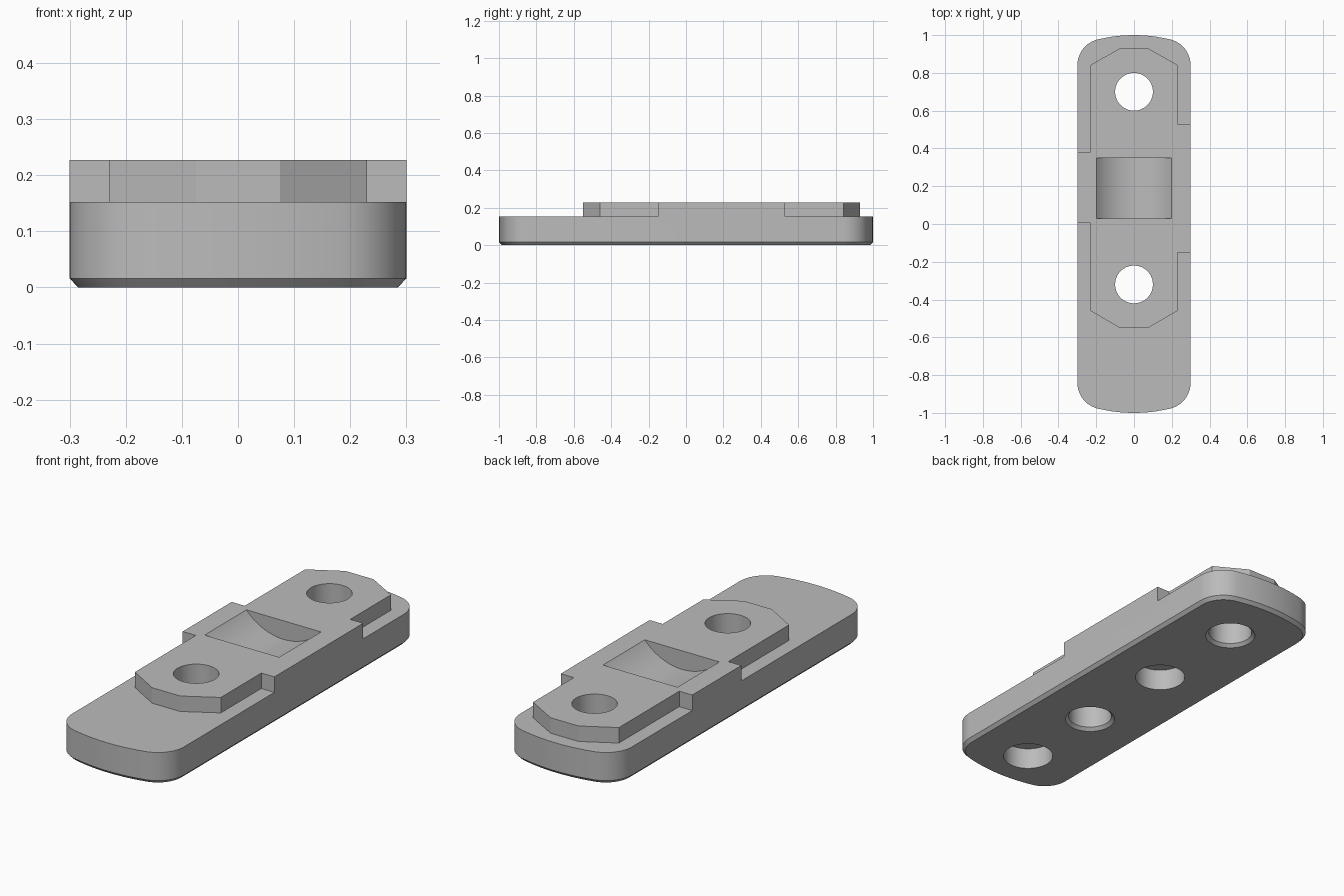
import bpy, bmesh, math
from mathutils import Matrix

old = bpy.data.objects.get("Cube")
if old:
    bpy.data.objects.remove(old)

grey = bpy.data.materials.new("plain_grey")
grey.use_nodes = True
colour = (0.5, 0.5, 0.5, 1)
grey.diffuse_color = colour
grey.node_tree.nodes["Principled BSDF"].inputs["Base Color"].default_value = colour

BASE_TOP, PAD_TOP = 0.152, 0.227


def make_object(name, bm):
    bmesh.ops.recalc_face_normals(bm, faces=bm.faces)
    mesh = bpy.data.meshes.new(name)
    bm.to_mesh(mesh)
    bm.free()
    mesh.materials.append(grey)
    obj = bpy.data.objects.new(name, mesh)
    bpy.context.collection.objects.link(obj)
    return obj


def loft(name, layers):
    """Stack closed outlines, given as (points, z), into a capped solid."""
    bm = bmesh.new()
    rings = [[bm.verts.new((x, y, z)) for x, y in pts] for pts, z in layers]
    for low, high in zip(rings, rings[1:]):
        for i in range(len(low)):
            j = (i + 1) % len(low)
            bm.faces.new((low[i], low[j], high[j], high[i]))
    bm.faces.new(rings[0][::-1])
    bm.faces.new(rings[-1])
    return make_object(name, bm)


def circle(r, y, n=64):
    return [(r * math.cos(2 * math.pi * i / n), y + r * math.sin(2 * math.pi * i / n))
            for i in range(n)]


def base_outline(inset):
    """Plate outline: bowed ends joined to straight sides by round corners."""
    corner, end = 0.141 - inset, 0.81 - inset
    meet = math.atan2(0.65, 0.159)
    quarter = []
    for i in range(13):
        a = meet * i / 12
        quarter.append((0.159 + corner * math.cos(a), 0.84 + corner * math.sin(a)))
    for i in range(1, 6):
        a = meet + (math.pi / 2 - meet) * i / 5
        quarter.append((end * math.cos(a), 0.19 + end * math.sin(a)))
    half = quarter + [(-x, y) for x, y in quarter[-2::-1]]
    return half + [(-x, -y) for x, y in half]


def combine(target, tool, operation):
    mod = target.modifiers.new(operation.lower(), 'BOOLEAN')
    mod.operation, mod.object, mod.solver = operation, tool, 'EXACT'
    bpy.context.view_layer.objects.active = target
    bpy.ops.object.modifier_apply(modifier=mod.name)
    bpy.data.objects.remove(tool)


# Base plate with a chamfered lower edge
plate = loft("mounting_plate", [(base_outline(0.015), 0), (base_outline(0), 0.016),
                                (base_outline(0), BASE_TOP)])

# Raised pad with clipped ends and one offset tab on each side
pad_outline = [(0.075, -0.55), (0.23, -0.46), (0.23, -0.15), (0.30, -0.15),
               (0.30, 0.53), (0.23, 0.53), (0.23, 0.842), (0.075, 0.93),
               (-0.075, 0.93), (-0.23, 0.842), (-0.23, 0.38), (-0.30, 0.38),
               (-0.30, 0.005), (-0.23, 0.005), (-0.23, -0.46), (-0.075, -0.55)]
pad = loft("raised_pad", [(pad_outline, BASE_TOP), (pad_outline, PAD_TOP)])
combine(plate, pad, 'UNION')

# Through holes, chamfered underneath
for y in (0.70, -0.32):
    hole = loft("through_hole", [(circle(0.13, y), -0.015), (circle(0.10, y), 0.015),
                                 (circle(0.10, y), 0.3)])
    combine(plate, hole, 'DIFFERENCE')

# Blind sockets underneath
for y in (0.19, -0.77):
    socket = loft("blind_socket", [(circle(0.115, y), -0.02), (circle(0.115, y), 0.105)])
    combine(plate, socket, 'DIFFERENCE')

# Cylindrical cradle sunk into the pad
bm = bmesh.new()
radius, depth = 0.267, 0.09
bmesh.ops.create_cone(bm, cap_ends=True, segments=96, radius1=radius, radius2=radius,
                      depth=0.32, matrix=Matrix.Translation((0, 0.19, PAD_TOP + radius - depth))
                      @ Matrix.Rotation(math.pi / 2, 4, 'X'))
combine(plate, make_object("cradle_cutter", bm), 'DIFFERENCE')

# Smooth curved walls, keep the edges crisp
bpy.ops.object.select_all(action='DESELECT')
plate.select_set(True)
bpy.context.view_layer.objects.active = plate
bpy.ops.object.shade_smooth_by_angle(angle=math.radians(20))
